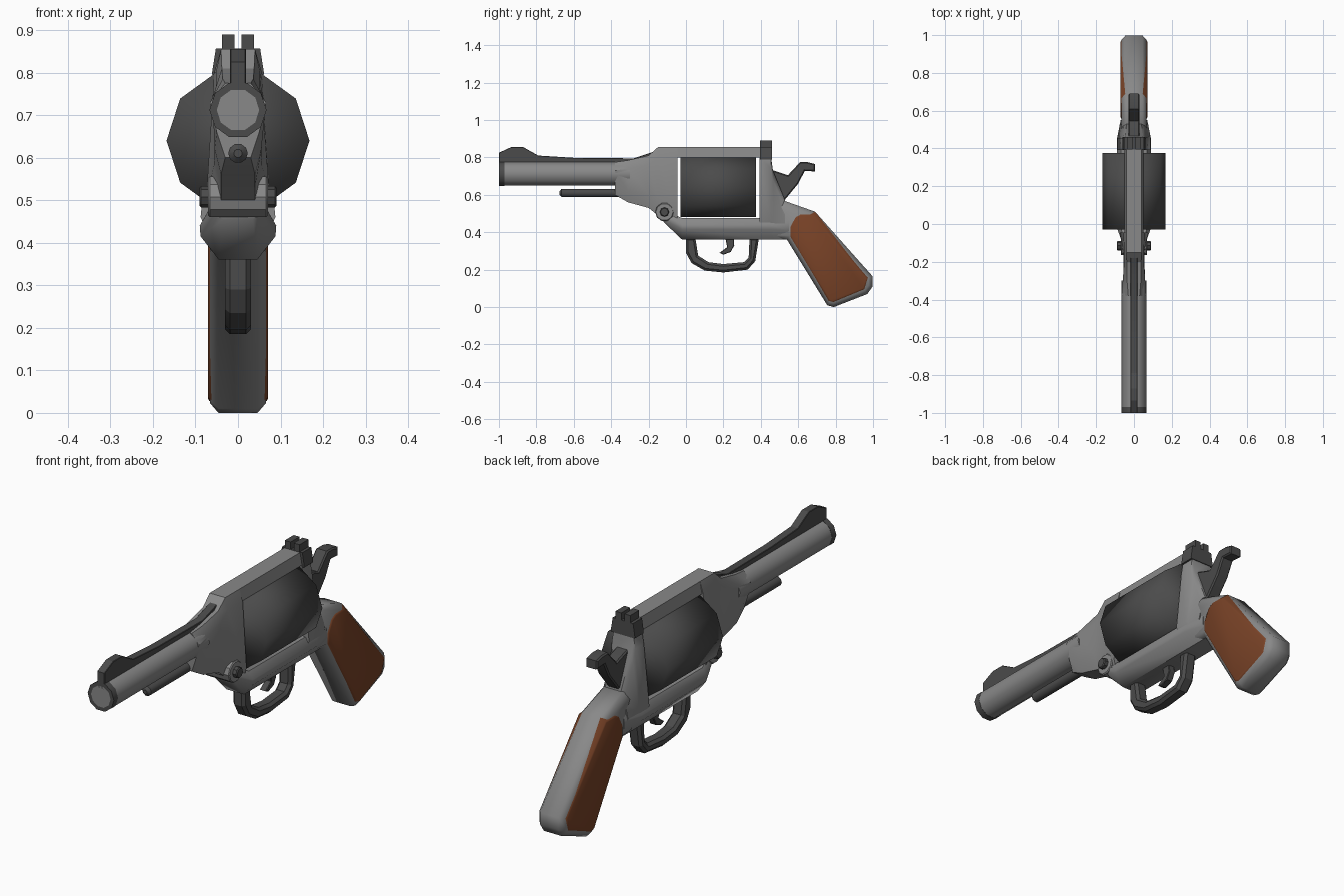
import bpy, bmesh, math
from mathutils import Vector

if "Cube" in bpy.data.objects:
    bpy.data.objects.remove(bpy.data.objects["Cube"])


def material(name, rgb):
    m = bpy.data.materials.new(name)
    m.use_nodes = True
    m.diffuse_color = (*rgb, 1)
    m.node_tree.nodes["Principled BSDF"].inputs["Base Color"].default_value = (*rgb, 1)
    return m


STEEL = material("light steel", (0.25, 0.25, 0.25))
DARK = material("dark steel", (0.07, 0.07, 0.07))
WOOD = material("brown wood", (0.19, 0.055, 0.02))


def loft(name, rings, mat, angle=35, caps=True):
    """Skin a list of equal-length rings of points."""
    bm = bmesh.new()
    rows = [[bm.verts.new(p) for p in ring] for ring in rings]
    n = len(rows[0])
    for a, b in zip(rows, rows[1:]):
        for i in range(n):
            j = (i + 1) % n
            bm.faces.new((a[i], a[j], b[j], b[i]))
    if caps:
        bm.faces.new(rows[0])
        bm.faces.new(rows[-1])
    bmesh.ops.recalc_face_normals(bm, faces=bm.faces)
    mesh = bpy.data.meshes.new(name)
    bm.to_mesh(mesh)
    bm.free()
    mesh.materials.append(mat)
    ob = bpy.data.objects.new(name, mesh)
    bpy.context.collection.objects.link(ob)
    if angle >= 180:
        mesh.shade_smooth()
    elif angle:
        bpy.ops.object.select_all(action='DESELECT')
        ob.select_set(True)
        bpy.context.view_layer.objects.active = ob
        bpy.ops.object.shade_smooth_by_angle(angle=math.radians(angle))
    return ob


def stations(name, sections, mat, angle=35):
    """Loft along y; each section lists (half width, z) from top to bottom."""
    rings = []
    for y, half in sections:
        rings.append([(x, y, z) for x, z in half] + [(-x, y, z) for x, z in reversed(half)])
    return loft(name, rings, mat, angle)


def lathe(name, profile, z, mat, sides=10, angle=40, caps=True):
    """Turn a (y, radius) profile around a lengthwise axis at height z."""
    turn = [math.tau * i / sides for i in range(sides)]
    return loft(name, [[(r * math.cos(t), y, z + r * math.sin(t)) for t in turn]
                       for y, r in profile], mat, angle, caps)


def inset(outline, d):
    """Offset a closed (y, z) outline inwards by d."""
    pts = [Vector(p) for p in outline]
    n = len(pts)
    area = sum(pts[i].x * pts[(i + 1) % n].y - pts[(i + 1) % n].x * pts[i].y for i in range(n))
    s = 1 if area > 0 else -1
    out = []
    for i, p in enumerate(pts):
        a, b = (p - pts[i - 1]).normalized(), (pts[(i + 1) % n] - p).normalized()
        na, nb = Vector((-a.y, a.x)) * s, Vector((-b.y, b.x)) * s
        out.append(p + (na + nb) * d / max(0.3, 1 + na.dot(nb)))
    return out


def plate(name, outline, levels, mat, angle=35):
    """Side outline skinned through (x, inset) levels."""
    return loft(name, [[(x, p[0], p[1]) for p in inset(outline, d)] for x, d in levels],
                mat, angle)


def slab(name, outline, half, mat, chamfer=0.006):
    c = chamfer
    return plate(name, outline, [(-half, c), (c - half, 0), (half - c, 0), (half, c)], mat, 20)


# Barrel, muzzle and bore
BORE = 0.712
lathe("barrel", [(-0.3, 0.066), (-0.975, 0.066)], BORE, STEEL)
lathe("muzzle_ring", [(-0.97, 0.05), (-0.97, 0.067), (-1, 0.067), (-1, 0.05)],
      BORE, DARK, caps=False)
lathe("bore", [(-1, 0.05), (-0.976, 0.05)], BORE, STEEL)

# Rib with front sight
slab("front_sight_rib", [(-1, 0.75), (-1, 0.825), (-0.935, 0.855), (-0.87, 0.855),
                         (-0.79, 0.81), (-0.6, 0.798), (-0.28, 0.795), (-0.16, 0.835),
                         (-0.16, 0.76)], 0.019, DARK, 0.002)

# Rod under the barrel
lathe("ejector_rod", [(-0.677, 0.01), (-0.665, 0.023), (-0.33, 0.023)], 0.61, DARK)

# Frame: front block, top strap, lower rail, rear shield
stations("frame_front", [
    (-0.38, [(0.03, 0.775), (0.066, 0.73), (0.05, 0.66), (0.03, 0.6)]),
    (-0.31, [(0.036, 0.785), (0.06, 0.74), (0.055, 0.62), (0.04, 0.56)]),
    (-0.2, [(0.038, 0.81), (0.052, 0.76), (0.055, 0.6), (0.04, 0.53)]),
    (-0.15, [(0.04, 0.855), (0.052, 0.8), (0.057, 0.58), (0.04, 0.49)]),
    (-0.045, [(0.04, 0.855), (0.056, 0.8), (0.075, 0.5), (0.06, 0.44)])], STEEL, 25)
strap = [(0.04, 0.855), (0.05, 0.8)]
stations("top_strap", [(-0.06, strap), (0.42, strap)], STEEL)
rail = [(0.07, 0.475), (0.09, 0.44), (0.088, 0.415), (0.045, 0.36)]
stations("lower_rail", [
    (-0.12, [(0.04, 0.52), (0.055, 0.5), (0.055, 0.47), (0.035, 0.455)]),
    (-0.02, rail), (0.45, rail),
    (0.55, [(0.05, 0.5), (0.07, 0.45), (0.068, 0.41), (0.045, 0.36)])], STEEL, 50)
stations("rear_shield", [
    (0.392, [(0.05, 0.8), (0.06, 0.74), (0.088, 0.46), (0.06, 0.4)]),
    (0.455, [(0.05, 0.8), (0.06, 0.74), (0.088, 0.46), (0.06, 0.4)]),
    (0.465, [(0.045, 0.73), (0.055, 0.68), (0.086, 0.46), (0.06, 0.4)]),
    (0.53, [(0.04, 0.57), (0.058, 0.53), (0.075, 0.45), (0.06, 0.38)])], STEEL)

# Cylinder
lathe("cylinder", [(-0.03, 0.168), (0.375, 0.168)], 0.64, DARK, angle=180)

# Hinge boss with a pin through it
for name, r, half, sides, mat in (("hinge_boss", 0.05, 0.07, 10, STEEL),
                                  ("hinge_pin", 0.025, 0.091, 8, DARK)):
    ring = [(-0.115 + r * math.cos(math.tau * i / sides),
             0.508 + r * math.sin(math.tau * i / sides)) for i in range(sides)]
    plate(name, ring, [(-half, 0.004), (0.004 - half, 0), (half - 0.004, 0), (half, 0.004)], mat)

# Rear sight
base = [(0.052, 0.857), (0.061, 0.8), (0.06, 0.79)]
stations("rear_sight_base", [(0.395, base), (0.46, base)], DARK, 0)
for side, label in ((1, "left"), (-1, "right")):
    post = [(0.395, 0.85), (0.395, 0.89), (0.46, 0.89), (0.46, 0.85)]
    plate("rear_sight_post_" + label, post, [(side * 0.008, 0), (side * 0.038, 0)], DARK, 0)

# Hammer
slab("hammer", [(0.44, 0.735), (0.47, 0.73), (0.545, 0.705), (0.61, 0.775), (0.65, 0.775),
                (0.69, 0.765), (0.69, 0.725), (0.635, 0.728), (0.6, 0.66), (0.53, 0.575),
                (0.48, 0.56)], 0.03, DARK)

# Trigger and guard
slab("trigger", [(0.21, 0.37), (0.22, 0.32), (0.18, 0.29), (0.2, 0.28), (0.24, 0.295),
                 (0.258, 0.33), (0.255, 0.37)], 0.016, DARK, 0.003)
slab("trigger_guard", [(0, 0.37), (0, 0.29), (0.03, 0.235), (0.1, 0.195), (0.2, 0.185),
                       (0.33, 0.2), (0.37, 0.245), (0.39, 0.37), (0.34, 0.37),
                       (0.335, 0.265), (0.31, 0.24), (0.2, 0.23), (0.12, 0.24),
                       (0.065, 0.275), (0.05, 0.37)], 0.031, DARK, 0.012)

# Grip core and wooden side panels
plate("grip_core", [(0.47, 0.365), (0.54, 0.36), (0.755, 0.01), (0.79, 0), (0.97, 0.07),
                    (0.997, 0.11), (0.997, 0.165), (0.69, 0.51), (0.52, 0.57), (0.47, 0.53)],
      [(-0.066, 0.022), (-0.046, 0), (0.046, 0), (0.066, 0.022)], STEEL, 50)
panel = [(0.543, 0.374), (0.756, 0.02), (0.79, 0.012), (0.965, 0.085), (0.988, 0.16),
         (0.69, 0.51), (0.61, 0.51), (0.575, 0.49), (0.543, 0.43)]
for side, label in ((1, "left"), (-1, "right")):
    plate("grip_panel_" + label, panel,
          [(side * 0.046, 0), (side * 0.068, 0.016), (side * 0.071, 0.022)], WOOD, 45)
